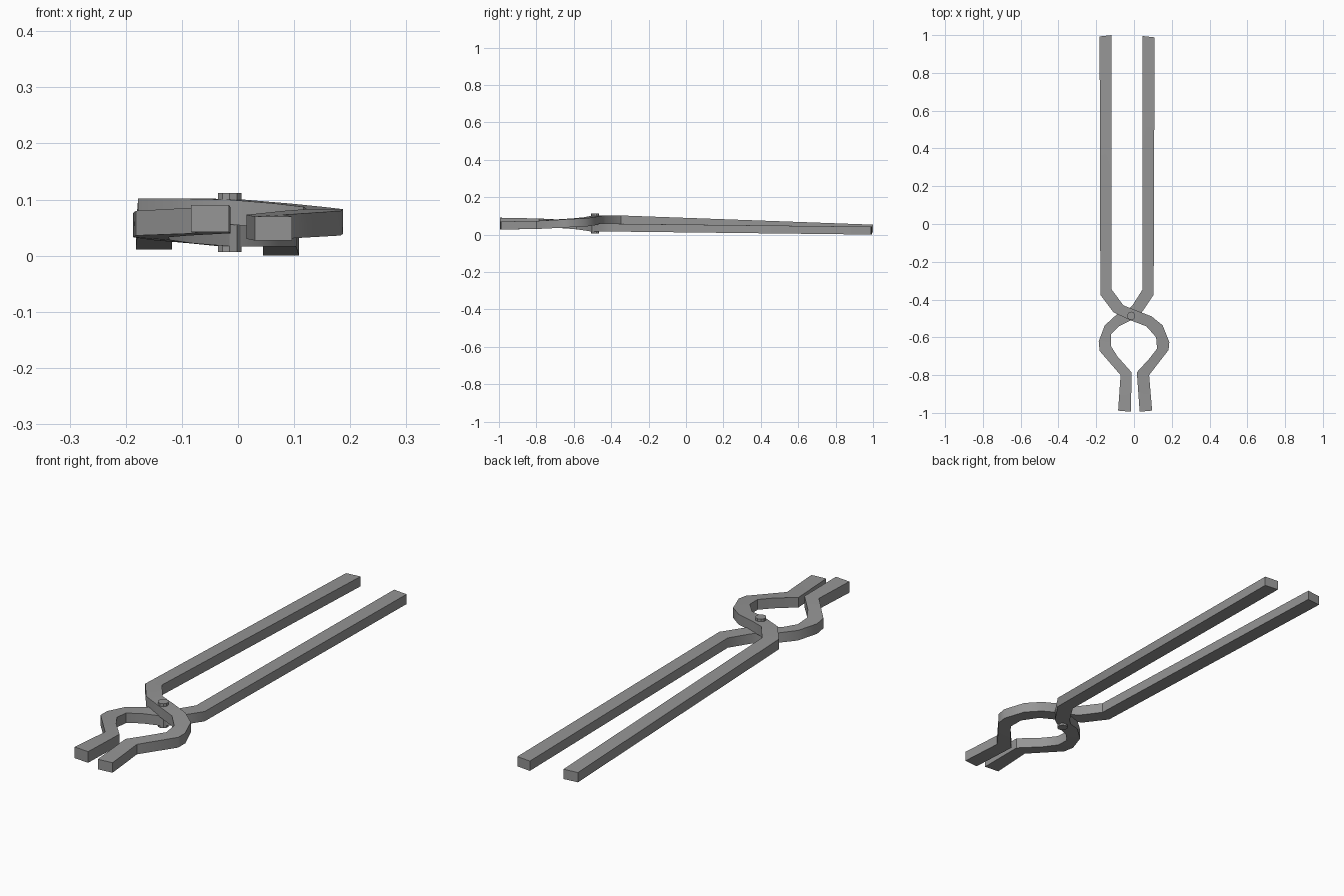
import bpy, bmesh, math

cube = bpy.data.objects.get("Cube")
if cube:
    bpy.data.objects.remove(cube)

steel = bpy.data.materials.new("grey steel")
steel.use_nodes = True
colour = (0.30, 0.30, 0.30, 1)
steel.diffuse_color = colour
steel.node_tree.nodes["Principled BSDF"].inputs["Base Color"].default_value = colour


def finish(name, bm, angle):
    """Turn a bmesh into a shaded steel object."""
    bmesh.ops.recalc_face_normals(bm, faces=bm.faces[:])
    mesh = bpy.data.meshes.new(name)
    bm.to_mesh(mesh)
    bm.free()
    mesh.materials.append(steel)
    obj = bpy.data.objects.new(name, mesh)
    bpy.context.collection.objects.link(obj)
    bpy.ops.object.select_all(action='DESELECT')
    obj.select_set(True)
    bpy.context.view_layer.objects.active = obj
    bpy.ops.object.shade_smooth_by_angle(angle=math.radians(angle))
    return obj


def bar(name, edge_a, edge_b, bottoms, thick):
    """Flat bar lofted between two plan edges, with a bottom height per station."""
    bm = bmesh.new()
    rings = []
    for (ax, ay), (bx, by), z, t in zip(edge_a, edge_b, bottoms, thick):
        rings.append([bm.verts.new(p) for p in
                      ((ax, ay, z), (bx, by, z), (bx, by, z + t), (ax, ay, z + t))])
    for r, s in zip(rings, rings[1:]):
        for i in range(4):
            j = (i + 1) % 4
            bm.faces.new((r[i], r[j], s[j], s[i]))
    bm.faces.new(rings[0])
    bm.faces.new(rings[-1])
    return finish(name, bm, 35)


# Upper arm: right-hand handle bar crossing over the pivot into the left jaw
bar("upper_arm",
    [(-.182, .993), (-.178, -.375), (-.108, -.468), (-.018, -.510), (.066, -.542),
     (.117, -.600), (.122, -.660), (.082, -.712), (.015, -.785), (.030, -.994)],
    [(-.118, 1.0), (-.118, -.347), (-.056, -.431), (.010, -.457), (.093, -.489),
     (.152, -.537), (.187, -.625), (.183, -.667), (.080, -.800), (.096, -.988)],
    [.013, .060, .060, .058, .051, .045, .041, .038, .032, .029],
    [.042, .044, .044, .044, .044, .044, .044, .044, .043, .043])

# Lower arm: left-hand handle bar crossing under the pivot into the right jaw
bar("lower_arm",
    [(.109, .988), (.104, -.375), (.040, -.470), (-.018, -.510), (-.080, -.542),
     (-.122, -.585), (-.123, -.645), (-.087, -.702), (-.013, -.785), (-.016, -.994)],
    [(.045, .995), (.045, -.347), (-.008, -.431), (-.035, -.455), (-.085, -.473),
     (-.155, -.537), (-.187, -.622), (-.182, -.672), (-.071, -.800), (-.084, -.988)],
    [.002, .018, .018, .019, .024, .030, .035, .038, .042, .044],
    [.042, .042, .042, .042, .042, .043, .043, .044, .046, .048])

# Pivot rivet through both arms
bm = bmesh.new()
bmesh.ops.create_cone(bm, cap_ends=True, segments=10, radius1=.022, radius2=.022, depth=.105)
bmesh.ops.translate(bm, verts=bm.verts[:], vec=(-.015, -.486, .0615))
finish("pivot_rivet", bm, 30)

# Rest on the ground
for obj in (bpy.data.objects["upper_arm"], bpy.data.objects["lower_arm"],
            bpy.data.objects["pivot_rivet"]):
    obj.location.z = -.002
